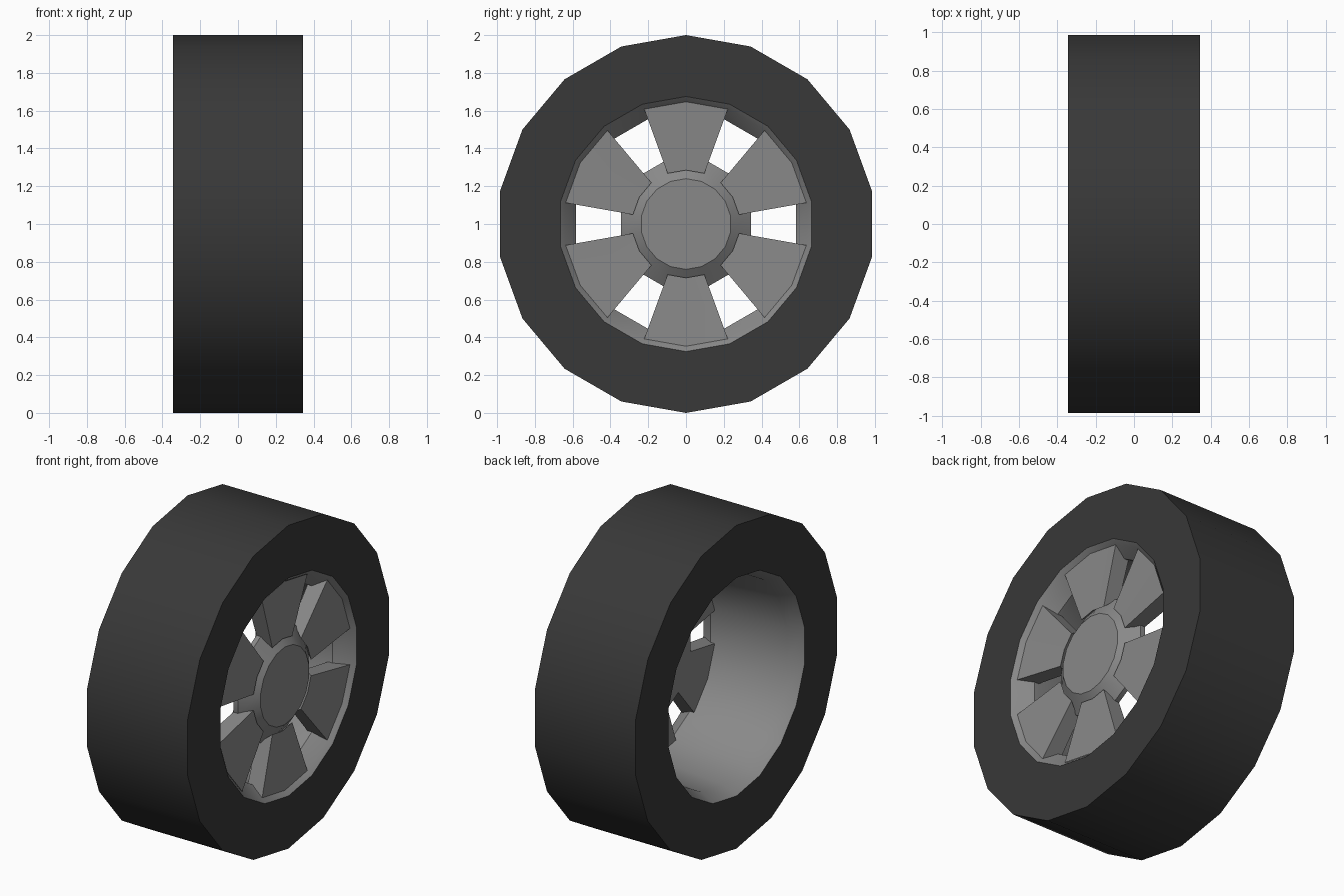
import bpy, bmesh
from math import sin, cos, radians

if "Cube" in bpy.data.objects:
    bpy.data.objects.remove(bpy.data.objects["Cube"])

SIDES = 18
STEP = 360 / SIDES


def material(name, v):
    m = bpy.data.materials.new(name)
    m.diffuse_color = (v, v, v, 1)
    m.use_nodes = True
    m.node_tree.nodes["Principled BSDF"].inputs["Base Color"].default_value = m.diffuse_color
    return m


def lathe(bm, profile, start=90, segs=SIDES, closed=False):
    """Sweep (x, radius) points around the axle; closed gives a capped sector."""
    full = segs == SIDES
    rings = []
    for i in range(segs if full else segs + 1):
        a = radians(start + i * STEP)
        rings.append([bm.verts.new((x, r * cos(a), 1 + r * sin(a))) for x, r in profile])
    n = len(profile)
    for i in range(segs):
        p, q = rings[i], rings[(i + 1) % len(rings)]
        for j in range(n if closed else n - 1):
            k = (j + 1) % n
            bm.faces.new((p[j], p[k], q[k], q[j]))
    if not full:
        bm.faces.new(rings[0][::-1])
        bm.faces.new(rings[-1])
    return rings


def finish(name, bm, mat):
    me = bpy.data.meshes.new(name)
    bm.to_mesh(me)
    bm.free()
    ob = bpy.data.objects.new(name, me)
    bpy.context.collection.objects.link(ob)
    me.materials.append(mat)
    bpy.ops.object.select_all(action='DESELECT')
    ob.select_set(True)
    bpy.context.view_layer.objects.active = ob
    bpy.ops.object.shade_smooth_by_angle(angle=radians(22))


rubber = material("rubber", 0.04)
metal = material("metal", 0.25)

# tire
bm = bmesh.new()
lathe(bm, [(.345, .675), (.345, 1), (-.345, 1), (-.345, .675)])
finish("tire", bm, rubber)

# rim barrel with flared lips
bm = bmesh.new()
lathe(bm, [(-.345, .675), (-.255, .63), (.21, .59), (.24, .59), (.32, .65), (.345, .675)])
finish("rim", bm, metal)

# hub: flat cap with a cone widening backwards
bm = bmesh.new()
rings = lathe(bm, [(.32, .24), (.24, .35), (.21, .35)])
bm.faces.new([r[0] for r in rings])
bm.faces.new([r[2] for r in reversed(rings)])
finish("hub", bm, metal)

# six wedge spokes, each two rim segments wide
bm = bmesh.new()
for i in range(6):
    lathe(bm, [(.303, .285), (.32, .647), (.24, .592), (.21, .592), (.21, .34), (.24, .34)],
          start=10 + 60 * i, segs=2, closed=True)
bmesh.ops.recalc_face_normals(bm, faces=bm.faces)
finish("spokes", bm, metal)
